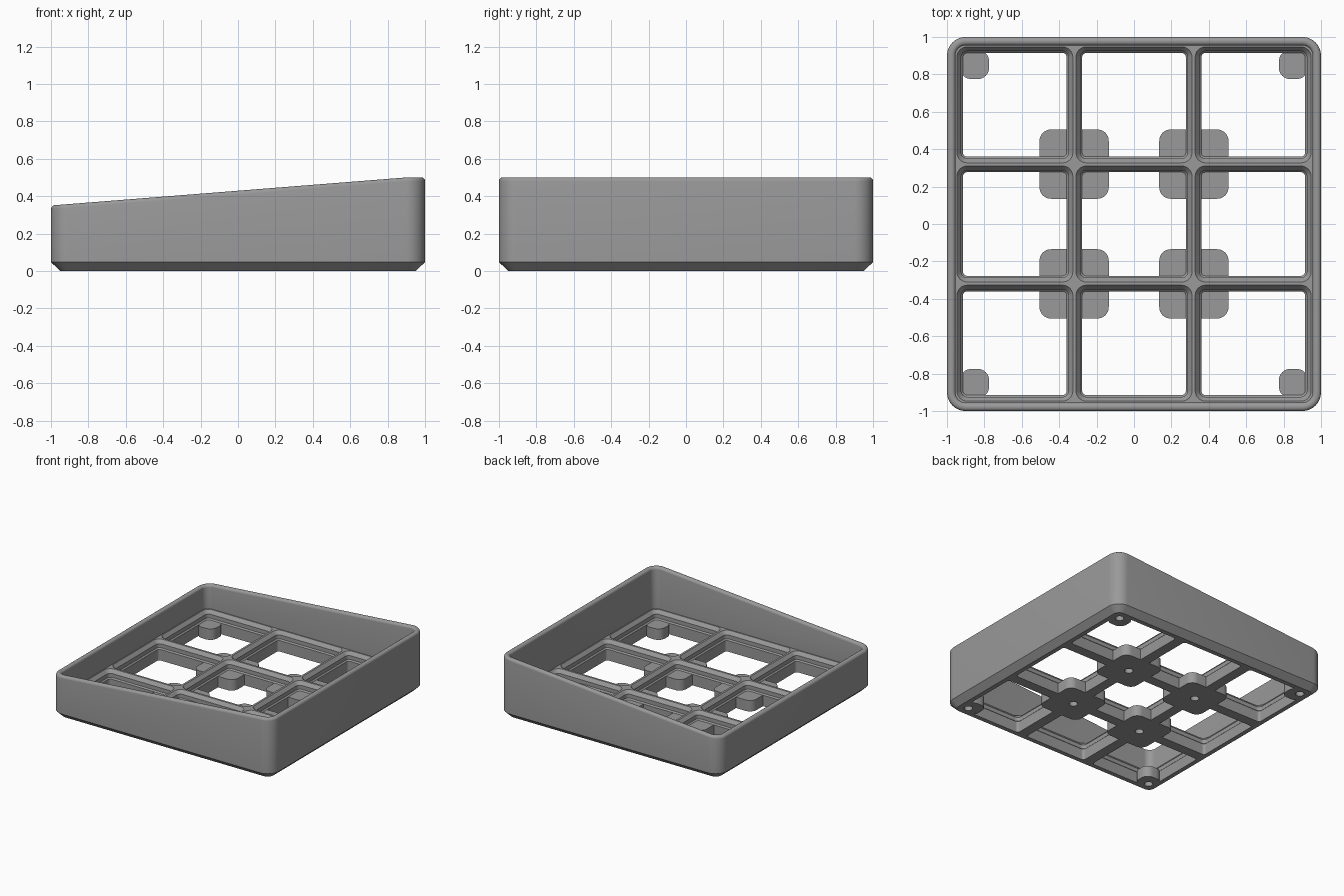
import bpy, bmesh, math

if "Cube" in bpy.data.objects:
    bpy.data.objects.remove(bpy.data.objects["Cube"])

PITCH = 0.637          # spacing of the grid cells
FLOOR = 0.16           # top of the ribs
LEDGE = 0.09           # top of the bosses, start of the pocket profile

grey = bpy.data.materials.new("mid grey")
grey.diffuse_color = (0.32, 0.32, 0.32, 1)
grey.use_nodes = True
grey.node_tree.nodes["Principled BSDF"].inputs["Base Color"].default_value = grey.diffuse_color


def ring(half, radius, z, cx=0, cy=0, seg=8):
    """Rounded square outline; z is a number or a function of x."""
    pts = []
    for q, (sx, sy) in enumerate([(1, 1), (-1, 1), (-1, -1), (1, -1)]):
        for i in range(seg + 1):
            a = math.pi / 2 * (q + i / seg)
            x = cx + sx * (half - radius) + radius * math.cos(a)
            y = cy + sy * (half - radius) + radius * math.sin(a)
            pts.append((x, y, z(x) if callable(z) else z))
    return pts


def loft(bm, rings):
    """Skin a stack of outlines and cap both ends."""
    loops = [[bm.verts.new(p) for p in r] for r in rings]
    n = len(loops[0])
    for a, b in zip(loops, loops[1:]):
        for i in range(n):
            j = (i + 1) % n
            bm.faces.new((a[i], a[j], b[j], b[i]))
    bm.faces.new(loops[0][::-1])
    bm.faces.new(loops[-1])


def make(name, stacks):
    bm = bmesh.new()
    for s in stacks:
        loft(bm, s)
    bmesh.ops.recalc_face_normals(bm, faces=bm.faces)
    me = bpy.data.meshes.new(name)
    bm.to_mesh(me)
    bm.free()
    me.materials.append(grey)
    ob = bpy.data.objects.new(name, me)
    bpy.context.collection.objects.link(ob)
    return ob


def combine(target, tool, operation):
    bpy.context.view_layer.objects.active = target
    m = target.modifiers.new(operation, 'BOOLEAN')
    m.operation, m.object, m.solver = operation, tool, 'EXACT'
    bpy.ops.object.modifier_apply(modifier=m.name)
    bpy.data.objects.remove(tool)


def rim(drop):
    """Sloping wall top that levels out at the tall end."""
    return lambda x: 0.35 + 0.15 * min(1, (x + 1) / 1.9) - drop


# Tray body: chamfered foot, sloping wall with rounded rim, cavity to the floor
R, WALL = 0.02, 0.045
body = [ring(0.95, 0.05, 0), ring(1, 0.1, 0.047)]
for i in range(5):
    a = math.pi / 2 * i / 4
    d = R * (1 - math.cos(a))
    body.append(ring(1 - d, 0.1 - d, rim(R * (1 - math.sin(a)))))
for i in range(5):
    a = math.pi / 2 * i / 4
    d = WALL - R + R * math.sin(a)
    body.append(ring(1 - d, 0.1 - d, rim(R * (1 - math.cos(a)))))
body.append(ring(1 - WALL, 0.1 - WALL, FLOOR))
tray = make("tray", [body])

# Stepped pockets through the floor: half width, corner radius, height
profile = [(0.277, 0.022, -0.1), (0.277, 0.022, LEDGE), (0.287, 0.032, LEDGE + 0.01),
           (0.287, 0.032, LEDGE + 0.042), (0.310, 0.055, FLOOR), (0.310, 0.055, FLOOR + 0.05)]
cells = [(i * PITCH, j * PITCH) for i in (-1, 0, 1) for j in (-1, 0, 1)]
pockets = make("pocket_cutter", [[ring(h, r, z, x, y) for h, r, z in profile] for x, y in cells])
combine(tray, pockets, 'DIFFERENCE')

# Bosses where ribs cross and in the outer corners
signs = [(sx, sy) for sx in (-1, 1) for sy in (-1, 1)]
bosses = []
for sx, sy in signs:
    for c, half in ((0.32, 0.185), (0.8525, 0.0775)):
        bosses.append([ring(half, 0.06, z, sx * c, sy * c) for z in (0, LEDGE)])
combine(tray, make("boss", bosses), 'UNION')

# Blind screw holes under every boss
holes = [[ring(0.032, 0.032 - 1e-4, z, sx * c, sy * c, 6) for z in (-0.05, 0.045)]
         for sx, sy in signs for c in (0.32, 0.875)]
combine(tray, make("hole_cutter", holes), 'DIFFERENCE')

# Smooth the rounded corners, keep the creases
bpy.ops.object.select_all(action='DESELECT')
tray.select_set(True)
bpy.context.view_layer.objects.active = tray
bpy.ops.object.shade_smooth_by_angle(angle=math.radians(30))
